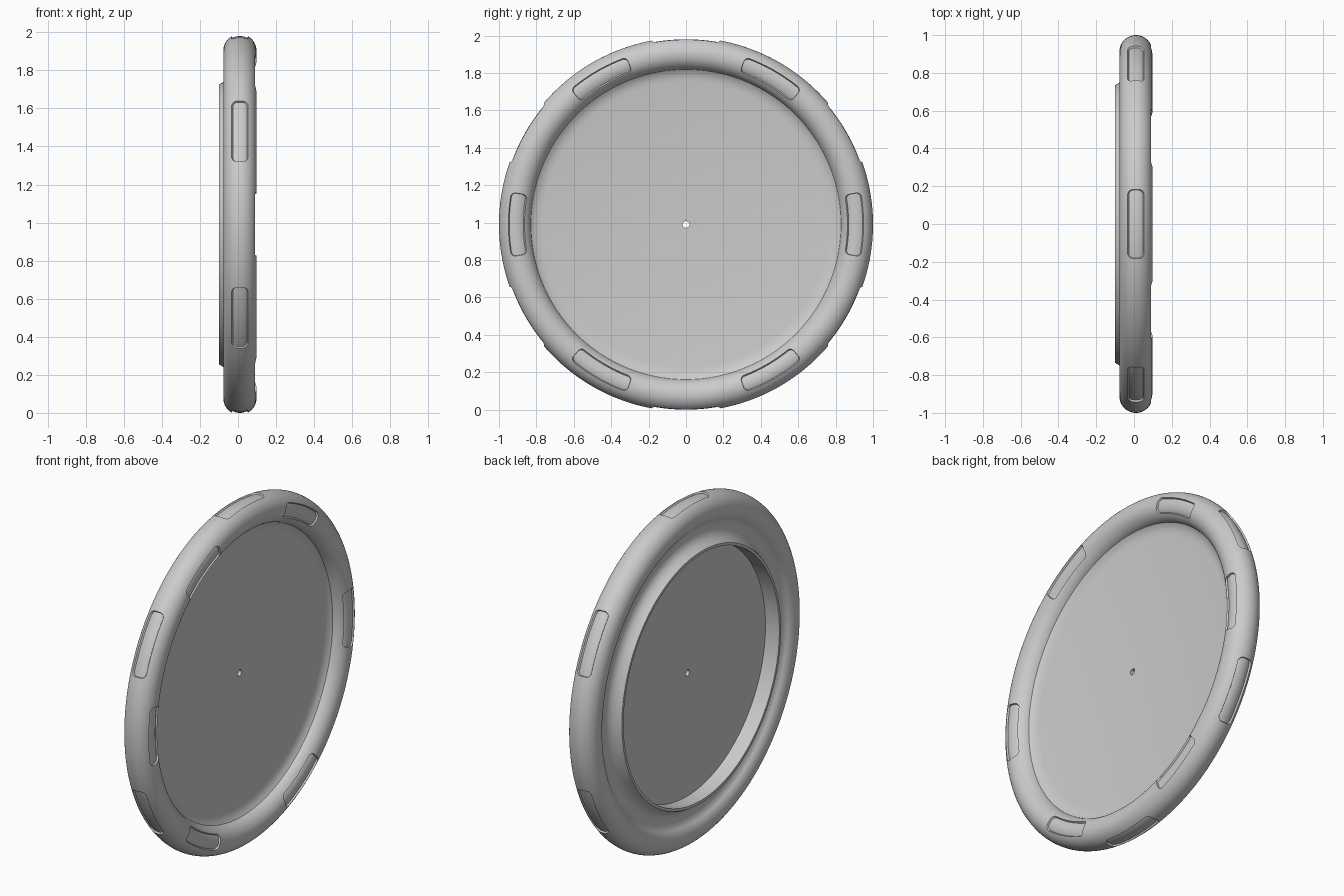
import bpy, bmesh
from math import sin, cos, radians, pi
from mathutils import Vector

cube = bpy.data.objects.get("Cube")
if cube:
    bpy.data.objects.remove(cube, do_unlink=True)

SEGMENTS = 240
STEP = 2 * pi / SEGMENTS
HUB_Z = 0.99
TUBE_X, TUBE_R, TUBE = 0.01, 0.913, 0.087
HALF_LEN, HALF_WID = 7, 6          # pad size in grid cells
FACE_ROW, OUTER_ROW = 14, 33       # pad centre rows on the tube
CORNER = {6: 0.8, 5: 0.3, 4: 0.1}  # corner rounding of pad ends

# Cross-section (x, radius): round rim, back groove, back lip, thin disc with hole
tube = [(TUBE_X + TUBE * cos(radians(p)), TUBE_R + TUBE * sin(radians(p)))
        for p in range(-75, 226, 5)]
groove = [(-0.043, 0.832), (-0.038, 0.806), (-0.045, 0.78), (-0.06, 0.758), (-0.085, 0.744)]
lip = [(-0.1, 0.735), (-0.1, 0.72), (-0.01, 0.72)]
disc = [(-0.01, 0.018), (0.01, 0.018)]
fillet = [(0.01, 0.765), (0.014, 0.79), (0.021, 0.813)]
profile = tube + groove + lip + disc + fillet

# Pads alternate between the side face and the outer tread
pads = [(n * 20, OUTER_ROW if n % 2 else FACE_ROW) for n in range(12)]


def column_offset(i, centre):
    return (i - centre + SEGMENTS // 2) % SEGMENTS - SEGMENTS // 2


def angle(i, j):
    """Angle of a grid point, pulled in at the corners of a pad."""
    a = i * STEP
    for centre, row in pads:
        d = column_offset(i, centre)
        if abs(d) == HALF_LEN:
            a -= CORNER.get(abs(j - row), 0) * STEP * (1 if d > 0 else -1)
    return a


# Revolve the section about the x axis
bm = bmesh.new()
grid = []
for i in range(SEGMENTS):
    ring = []
    for j, (x, r) in enumerate(profile):
        a = angle(i, j)
        ring.append(bm.verts.new(Vector((x, r * cos(a), r * sin(a)))))
    grid.append(ring)

cells = {}
count = len(profile)
for i in range(SEGMENTS):
    here, there = grid[i], grid[(i + 1) % SEGMENTS]
    for j in range(count):
        k = (j + 1) % count
        cells[i, j] = bm.faces.new((here[j], there[j], there[k], here[k]))
bmesh.ops.recalc_face_normals(bm, faces=bm.faces[:])

# Sink the rounded pads into the rim
for centre, row in pads:
    region = [cells[(centre + c) % SEGMENTS, row + w]
              for c in range(-HALF_LEN, HALF_LEN)
              for w in range(-HALF_WID, HALF_WID)]
    bmesh.ops.inset_region(bm, faces=region, thickness=0.0015, depth=-0.01,
                           use_even_offset=True, use_boundary=True)

mesh = bpy.data.meshes.new("wheel")
bm.to_mesh(mesh)
bm.free()
wheel = bpy.data.objects.new("wheel", mesh)
wheel.location.z = HUB_Z
bpy.context.collection.objects.link(wheel)

# Plain grey
grey = bpy.data.materials.new("plain grey")
grey.use_nodes = True
colour = (0.6, 0.6, 0.6, 1)
grey.diffuse_color = colour
grey.node_tree.nodes["Principled BSDF"].inputs["Base Color"].default_value = colour
mesh.materials.append(grey)

# Smooth shading with crisp lip and pad edges
bpy.ops.object.select_all(action="DESELECT")
wheel.select_set(True)
bpy.context.view_layer.objects.active = wheel
bpy.ops.object.shade_smooth_by_angle(angle=radians(35))
